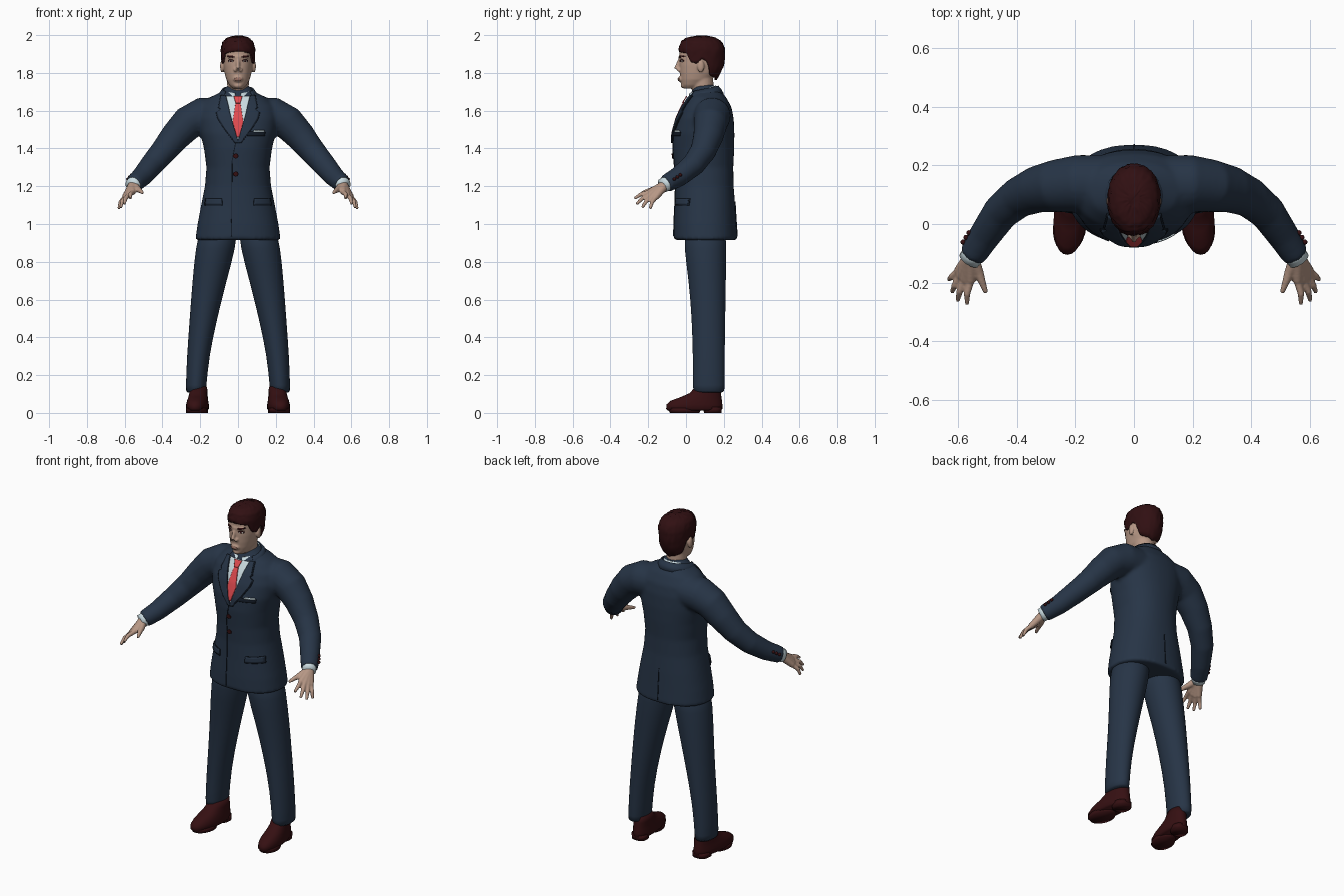
import bpy, bmesh, math, random
from mathutils import Vector, Matrix

random.seed(4)
if "Cube" in bpy.data.objects:
    bpy.data.objects.remove(bpy.data.objects["Cube"])


def material(name, r, g, b):
    m = bpy.data.materials.new(name)
    m.use_nodes = True
    m.diffuse_color = (r, g, b, 1)
    node = m.node_tree.nodes["Principled BSDF"]
    node.inputs["Base Color"].default_value = (r, g, b, 1)
    node.inputs["Roughness"].default_value = 0.8
    return m


NAVY = material("navy cloth", .02, .035, .062)
SEAM = material("dark navy seam", .007, .012, .022)
SKIN = material("skin", .47, .31, .235)
HAIR = material("dark brown hair", .03, .005, .006)
SHOE = material("dark red leather", .036, .005, .006)
SHIRT = material("pale blue shirt", .6, .72, .76)
TIE = material("red tie", .75, .07, .08)
LIPS = material("lips", .33, .17, .13)
WHITE = material("eye white", .6, .57, .53)


def finish(name, bm, mat):
    bmesh.ops.recalc_face_normals(bm, faces=bm.faces)
    for f in bm.faces:
        f.smooth = True
    mesh = bpy.data.meshes.new(name)
    bm.to_mesh(mesh)
    bm.free()
    mesh.materials.append(mat)
    ob = bpy.data.objects.new(name, mesh)
    bpy.context.collection.objects.link(ob)
    return ob


def mod(ob, kind, **settings):
    m = ob.modifiers.new(kind.title(), kind)
    for key, value in settings.items():
        setattr(m, key, value)
    return m


def fuse(ob, voxel, smooth=3):
    mod(ob, 'REMESH', mode='VOXEL', voxel_size=voxel, use_smooth_shade=True)
    mod(ob, 'SMOOTH', factor=.5, iterations=smooth)


def interp(rows, k):
    # linear lookup in rows keyed by their first value
    if k <= rows[0][0]:
        return rows[0][1:]
    for a, b in zip(rows, rows[1:]):
        if k <= b[0]:
            t = (k - a[0]) / (b[0] - a[0])
            return [p + (q - p) * t for p, q in zip(a[1:], b[1:])]
    return rows[-1][1:]


def oval(a, cx, hw, yf, yb, p=2):
    s, c = math.sin(a), math.cos(a)
    s, c = (math.copysign(abs(v) ** (2 / p), v) for v in (s, c))
    return cx + hw * s, (yf + yb) / 2 - (yb - yf) / 2 * c


def skin_rows(bm, rows, closed=True, caps=True):
    rows = [[bm.verts.new(co) for co in row] for row in rows]
    n = len(rows[0])
    for r, s in zip(rows, rows[1:]):
        for i in range(n if closed else n - 1):
            j = (i + 1) % n
            bm.faces.new((r[i], r[j], s[j], s[i]))
    if caps:
        bm.faces.new(rows[0])
        bm.faces.new(rows[-1])


def loft(bm, rings, n=32, p=2, cx=0, shear=0):
    # rings: height, half width, front y, back y, optional x centre
    rows = []
    for z, hw, yf, yb, *c in rings:
        pts = [oval(math.tau * i / n, c[0] if c else cx, hw, yf, yb, p) for i in range(n)]
        rows.append([(x + shear * (y - .05), y, z) for x, y in pts])
    skin_rows(bm, rows)


def tube(bm, path, n=16):
    # path: x, y, z, radius
    pts = [Vector(q[:3]) for q in path]
    rows = []
    for i, q in enumerate(path):
        d = pts[min(i + 1, len(pts) - 1)] - pts[max(i - 1, 0)]
        rot = d.to_track_quat('Z', 'Y')
        rows.append([pts[i] + rot @ Vector((q[3] * math.cos(math.tau * k / n),
                     q[3] * math.sin(math.tau * k / n), 0)) for k in range(n)])
    skin_rows(bm, rows)


def ball(bm, loc, size):
    bmesh.ops.create_uvsphere(bm, u_segments=16, v_segments=10, radius=1,
                              matrix=Matrix.Translation(loc) @ Matrix.Diagonal((*size, 1)))


def plate(name, rows, mat, target, lift, side=1, back=False):
    # thin sheet laid on a body; rows: height, x from, x to
    rows = sorted(rows)
    steps = max(3, round((rows[-1][0] - rows[0][0]) / .008))
    grid = []
    for i in range(steps + 1):
        z = rows[0][0] + (rows[-1][0] - rows[0][0]) * i / steps
        a, b = interp(rows, z)
        grid.append([(side * (a + (b - a) * k / 10), .6 if back else -.6, z) for k in range(11)])
    bm = bmesh.new()
    skin_rows(bm, grid, closed=False, caps=False)
    ob = finish(name, bm, mat)
    mod(ob, 'SHRINKWRAP', target=target, wrap_method='PROJECT', use_project_y=True,
        use_positive_direction=not back, use_negative_direction=back, offset=lift)
    mod(ob, 'SOLIDIFY', thickness=.005, offset=0)


def disc(x, z, r):
    return [(z - r * math.cos(t), x - r * math.sin(t) - .0003, x + r * math.sin(t) + .0003)
            for t in (math.pi * i / 8 for i in range(9))]


def collar(name, mat, gap, rings, tilt):
    # open band around the neck; rings: height, radius
    bm = bmesh.new()
    angles = [gap + (math.tau - 2 * gap) * i / 40 for i in range(41)]
    skin_rows(bm, [[(r * math.sin(a), .088 - r * math.cos(a), z - tilt * r * math.cos(a))
                    for a in angles] for z, r in rings], closed=False, caps=False)
    mod(finish(name, bm, mat), 'SOLIDIFY', thickness=.008, offset=0)


# Jacket body and sleeves fused into one garment
bm = bmesh.new()
loft(bm, [(.915, .226, -.066, .272), (1, .214, -.065, .266), (1.1, .195, -.06, .26),
          (1.2, .175, -.057, .252), (1.3, .167, -.062, .25), (1.4, .18, -.07, .255),
          (1.48, .2, -.067, .256), (1.56, .212, -.045, .252), (1.62, .2, -.018, .24),
          (1.67, .15, .013, .213), (1.7, .088, .03, .187), (1.74, .05, .045, .14)], 48, 2.25)
for s in (-1, 1):
    tube(bm, [(s * .08, .14, 1.575, .095), (s * .19, .138, 1.572, .098), (s * .265, .13, 1.535, .09),
              (s * .33, .118, 1.465, .08), (s * .395, .09, 1.385, .069), (s * .455, .04, 1.315, .062),
              (s * .51, -.04, 1.25, .054), (s * .553, -.108, 1.212, .047)], 24)
jacket = finish("jacket", bm, NAVY)
fuse(jacket, .011)

# Trouser legs
bm = bmesh.new()
loft(bm, [(.105, .052, .037, .205, .223), (.12, .054, .036, .205, .223), (.3, .059, .036, .205, .212),
          (.5, .073, .03, .208, .183), (.7, .091, .014, .212, .151), (.88, .107, -.012, .213, .117),
          (1, .1, -.01, .215, .1)], 24)
legs = finish("trouser_legs", bm, NAVY)
mod(legs, 'MIRROR')
mod(legs, 'SUBSURF', levels=1, render_levels=1)

# Shoes with ball sole and heel
bm = bmesh.new()
loft(bm, [(.012, .05, -.095, .185), (.022, .058, -.105, .192), (.045, .058, -.103, .192),
          (.065, .054, -.08, .19), (.085, .05, -.025, .187), (.105, .047, .02, .185),
          (.14, .044, .05, .18)], 28, 2.2, .214, -.09)
loft(bm, [(0, .055, -.085, .07), (.025, .057, -.1, .085)], 24, 2, .214, -.09)
loft(bm, [(0, .046, .095, .187), (.03, .047, .09, .19)], 24, 2.6, .214, -.09)
mod(finish("shoes", bm, SHOE), 'MIRROR')

# Shirt cuffs and sleeve buttons
bm = bmesh.new()
tube(bm, [(.54, -.09, 1.222, .04), (.563, -.124, 1.203, .038)], 20)
mod(finish("shirt_cuffs", bm, SHIRT), 'MIRROR')
bm = bmesh.new()
for i in range(3):
    ball(bm, Vector((.563, -.03, 1.26)) + Vector((.46, -.72, -.5)) * .022 * i, (.009,) * 3)
mod(finish("sleeve_buttons", bm, SHOE), 'MIRROR')

# Hands: each finger runs from the wrist through a knuckle to its tip
bm = bmesh.new()
wrist = (.556, -.11, 1.207)
for knuckle, tip in (((.558, -.195, 1.168), (.57, -.273, 1.135)),
                     ((.577, -.192, 1.155), (.602, -.262, 1.105)),
                     ((.592, -.18, 1.144), (.621, -.232, 1.087)),
                     ((.6, -.162, 1.14), (.632, -.19, 1.08))):
    tube(bm, [(*wrist, .026), (*knuckle, .0165)], 12)
    mid = (Vector(knuckle) + Vector(tip)) / 2 + Vector((.006, -.004, .006))
    tube(bm, [(*knuckle, .0135), (*mid, .0115), (*tip, .0075)], 12)
tube(bm, [(*wrist, .025), (.53, -.165, 1.185, .017), (.518, -.2, 1.176, .0125),
          (.505, -.235, 1.165, .008)], 12)
hand = finish("hands", bm, SKIN)
fuse(hand, .005, 2)
mod(hand, 'MIRROR')

# Head, neck, nose, brow, mouth, chin and ears fused
bm = bmesh.new()
loft(bm, [(1.717, .028, -.012, .06), (1.735, .046, -.024, .1), (1.765, .062, -.029, .135),
          (1.8, .071, -.033, .163), (1.84, .077, -.035, .182), (1.88, .079, -.034, .19),
          (1.92, .079, -.033, .19), (1.96, .07, -.012, .175), (1.985, .045, .03, .13)], 40, 2.15)
tube(bm, [(0, .095, 1.64, .062), (0, .09, 1.7, .057), (0, .085, 1.79, .058)], 24)
tube(bm, [(0, -.03, 1.88, .008), (0, -.043, 1.845, .01), (0, -.052, 1.82, .0125)], 12)
tube(bm, [(-.052, -.018, 1.882, .008), (0, -.03, 1.884, .011), (.052, -.018, 1.882, .008)], 12)
ball(bm, (0, -.03, 1.767), (.027, .012, .015))
ball(bm, (0, -.013, 1.733), (.024, .016, .014))
for s in (-1, 1):
    ball(bm, (s * .014, -.038, 1.815), (.01, .012, .009))
    ball(bm, (s * .085, .078, 1.835), (.01, .019, .034))
head = finish("head", bm, SKIN)
fuse(head, .0055, 3)

# Hair cap with a shaped hairline and slight tufts
outline = [(1.74, .06, -.03, .145), (1.77, .07, -.03, .165), (1.82, .083, -.035, .195),
           (1.87, .089, -.037, .205), (1.93, .091, -.039, .205), (1.965, .081, -.026, .19),
           (1.985, .06, 0, .16), (1.996, .02, .06, .11)]
hairline = [(0, 1.915), (.6, 1.91), (.9, 1.9), (1.12, 1.855), (1.42, 1.85), (1.58, 1.878),
            (1.78, 1.86), (2.1, 1.785), (math.pi, 1.762)]
rows = []
for i in range(17):
    row = []
    for k in range(56):
        a = math.tau * k / 56
        low = interp(hairline, min(a, math.tau - a))[0]
        z = low + (1.996 - low) * math.sin(i / 16 * math.pi / 2)
        hw, yf, yb = interp(outline, z)
        x, y = oval(a, 0, hw, yf, yb, 2.15)
        k2 = 1 + random.uniform(-.03, .02)
        row.append((x * k2, .085 + (y - .085) * k2, z + random.uniform(-.003, .003)))
    rows.append(row)
bm = bmesh.new()
skin_rows(bm, rows, caps=False)
bm.verts.ensure_lookup_table()
bm.faces.new(bm.verts[-56:])
mod(finish("hair", bm, HAIR), 'SOLIDIFY', thickness=.012, offset=-1)

# Collars
collar("shirt_collar", SHIRT, .22, [(1.65, .086), (1.68, .077), (1.712, .067)], .3)
collar("jacket_collar", NAVY, .95, [(1.665, .108), (1.69, .096), (1.712, .08)], .22)

# Shirt front, tie and jacket details
plate("shirt_front", [(1.675, -.068, .068), (1.6, -.052, .052), (1.44, -.004, .004)], SHIRT, jacket, .003)
plate("tie_knot", [(1.677, -.023, .023), (1.64, -.013, .013)], TIE, jacket, .014)
plate("tie", [(1.645, -.012, .012), (1.54, -.028, .028), (1.46, -.006, .006)], TIE, jacket, .009)
for s, label in ((1, "left"), (-1, "right")):
    lapel = [(1.68, .066, .088), (1.615, .05, .1), (1.605, .048, .088), (1.595, .046, .112),
             (1.56, .037, .104), (1.5, .02, .066), (1.43, -.003, .012)]
    plate(label + "_lapel_edge", [(z - .002, a - .003, b + .005) for z, a, b in lapel], SEAM, jacket, .004, s)
    plate(label + "_lapel", lapel, NAVY, jacket, .009, s)
    plate(label + "_pocket_edge", [(1.135, .085, .172), (1.097, .082, .176)], SEAM, jacket, .004, s)
    plate(label + "_pocket_flap", [(1.135, .085, .17), (1.103, .085, .173)], NAVY, jacket, .009, s)
plate("breast_pocket", [(1.488, .04, .145), (1.466, .045, .14)], SEAM, jacket, .004)
plate("pocket_square", [(1.496, .085, .138), (1.486, .08, .14)], SHIRT, jacket, .006)
plate("front_opening", [(1.43, -.014, -.01), (1.33, -.034, -.03), (.935, -.036, -.032)], SEAM, jacket, .001)
plate("back_vent", [(1.12, -.002, .002), (.935, -.002, .003)], SEAM, jacket, .001, back=True)
for z, label in ((1.36, "upper"), (1.265, "lower")):
    plate(label + "_button", disc(-.012, z, .014), SHOE, jacket, .006)

# Face details
for s, label in ((1, "left"), (-1, "right")):
    plate(label + "_lashes", [(1.872, .03, .044), (1.864, .019, .055), (1.857, .03, .044)], HAIR, head, .0005, s)
    plate(label + "_eye", [(1.867, .032, .042), (1.862, .022, .051), (1.857, .032, .042)], WHITE, head, .0015, s)
    plate(label + "_iris", disc(.037, 1.8625, .0055), HAIR, head, .0028, s)
    plate(label + "_eyebrow", [(1.891, .03, .052), (1.886, .018, .06), (1.882, .018, .03)], HAIR, head, .0005, s)
plate("lips", [(1.774, -.008, .008), (1.767, -.026, .026), (1.759, -.01, .01)], LIPS, head, .0005)
